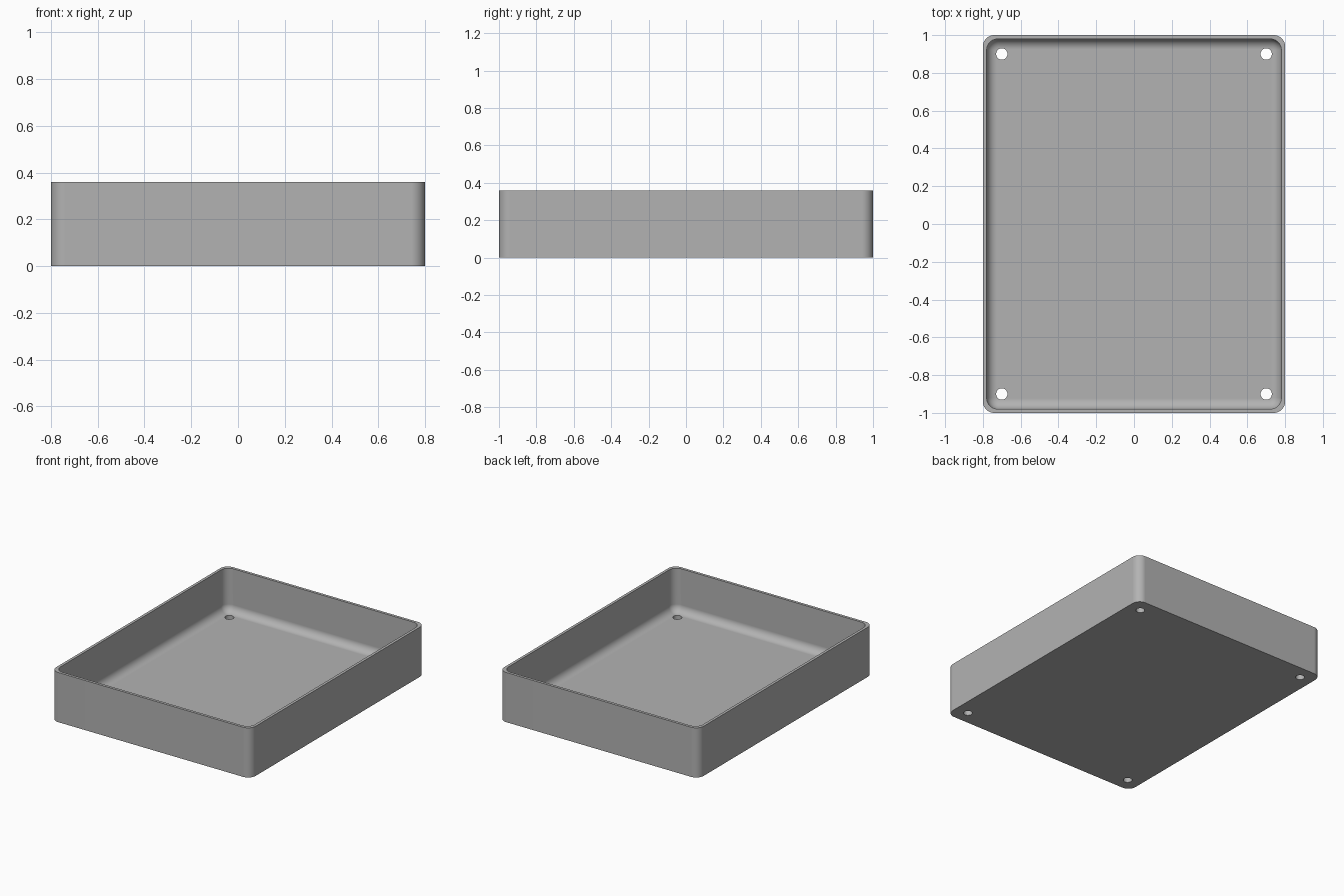
import bpy, bmesh, math

cube = bpy.data.objects.get("Cube")
if cube:
    bpy.data.objects.remove(cube, do_unlink=True)

HALF_X, HALF_Y, HEIGHT = 0.8, 1.0, 0.36
WALL, FLOOR, FILLET = 0.02, 0.045, 0.055
CORNER, INNER_CORNER = 0.06, 0.06
HOLE_RADIUS = 0.03
SEGMENTS = 10

grey = bpy.data.materials.new("plain grey")
grey.use_nodes = True
colour = (0.45, 0.45, 0.45, 1)
grey.diffuse_color = colour
grey.node_tree.nodes["Principled BSDF"].inputs["Base Color"].default_value = colour


def ring(bm, inset, radius, z):
    """Rounded rectangle of vertices, inset from the outer size."""
    verts = []
    for k, (sx, sy) in enumerate([(1, 1), (-1, 1), (-1, -1), (1, -1)]):
        cx, cy = sx * (HALF_X - inset - radius), sy * (HALF_Y - inset - radius)
        for i in range(SEGMENTS + 1):
            a = (k + i / SEGMENTS) * math.pi / 2
            verts.append(bm.verts.new((cx + radius * math.cos(a), cy + radius * math.sin(a), z)))
    return verts


# Tray shell: outer wall, rim, inner wall, then fillet down to the floor
bm = bmesh.new()
rings = [ring(bm, 0, CORNER, 0), ring(bm, 0, CORNER, HEIGHT)]
rings.append(ring(bm, WALL, INNER_CORNER, HEIGHT))
for i in range(SEGMENTS + 1):
    a = i / SEGMENTS * math.pi / 2
    step = FILLET * (1 - math.cos(a))
    rings.append(ring(bm, WALL + step, INNER_CORNER - step, FLOOR + FILLET * (1 - math.sin(a))))
for low, high in zip(rings, rings[1:]):
    for i in range(len(low)):
        j = (i + 1) % len(low)
        bm.faces.new((low[i], low[j], high[j], high[i]))
bm.faces.new(rings[0][::-1])
bm.faces.new(rings[-1])
bmesh.ops.recalc_face_normals(bm, faces=bm.faces)
mesh = bpy.data.meshes.new("tray")
bm.to_mesh(mesh)
bm.free()
mesh.materials.append(grey)
tray = bpy.data.objects.new("tray", mesh)
bpy.context.collection.objects.link(tray)

# Screw holes through the floor near each corner
for sx in (-1, 1):
    for sy in (-1, 1):
        bpy.ops.mesh.primitive_cylinder_add(vertices=32, radius=HOLE_RADIUS, depth=0.2,
                                            location=(sx * 0.7, sy * 0.9, 0.02))
        cutter = bpy.context.object
        cutter.name = "hole_cutter"
        cutter.hide_render = True
        cutter.data.materials.append(grey)
        bpy.context.view_layer.objects.active = tray
        cut = tray.modifiers.new("screw_hole", "BOOLEAN")
        cut.operation, cut.solver, cut.object = "DIFFERENCE", "EXACT", cutter
        bpy.ops.object.modifier_apply(modifier=cut.name)
        bpy.data.objects.remove(cutter, do_unlink=True)

# Smooth rounded corners and fillet, crisp rim and hole edges
bpy.ops.object.select_all(action="DESELECT")
tray.select_set(True)
bpy.context.view_layer.objects.active = tray
bpy.ops.object.shade_smooth_by_angle(angle=math.radians(35))
weighted = tray.modifiers.new("flat_face_normals", "WEIGHTED_NORMAL")
weighted.keep_sharp = True
